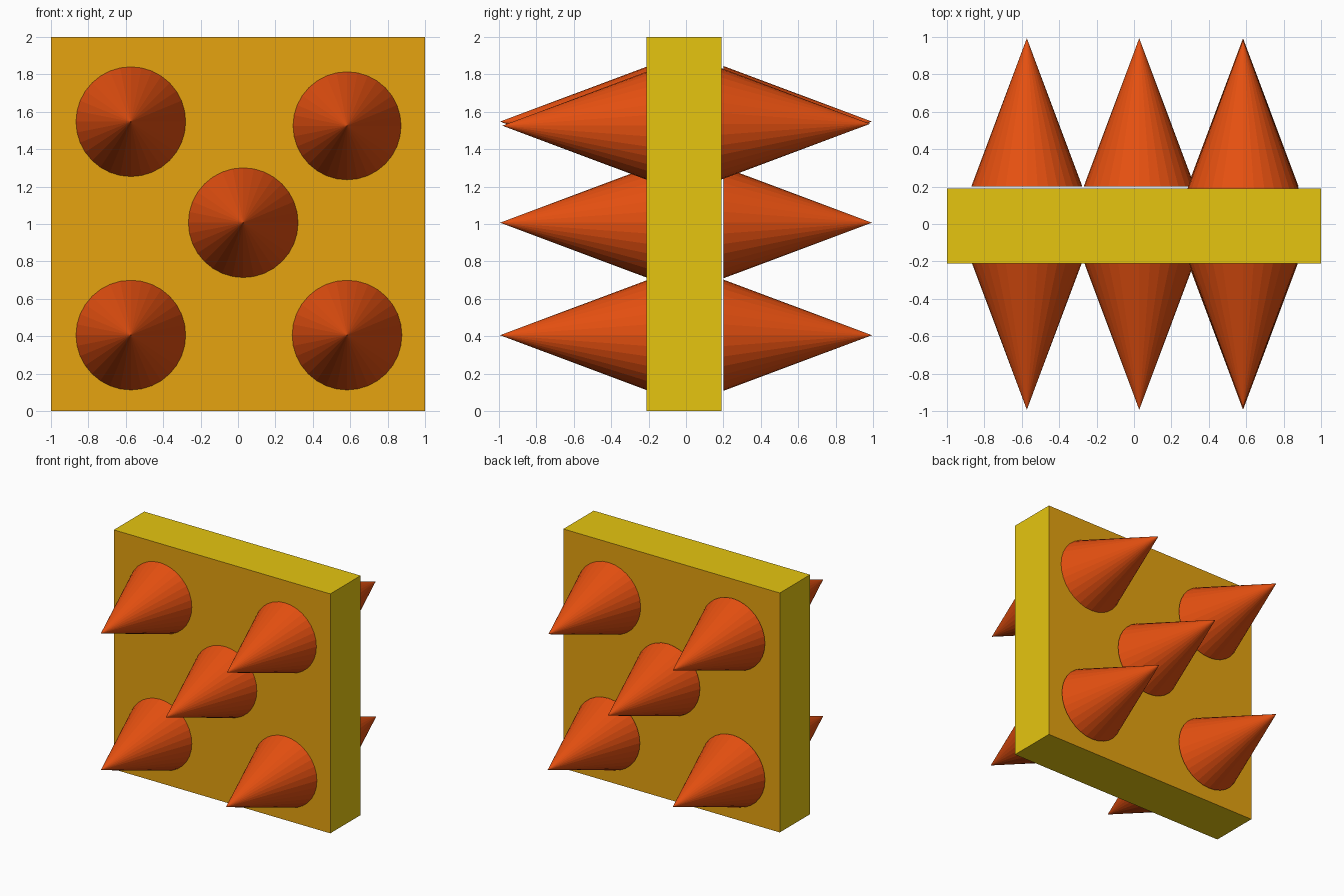
import bpy, bmesh
from mathutils import Matrix, Vector

if "Cube" in bpy.data.objects:
    bpy.data.objects.remove(bpy.data.objects["Cube"])


def material(name, srgb):
    lin = [((c / 255 + 0.055) / 1.055) ** 2.4 if c > 10 else c / 255 / 12.92 for c in srgb]
    m = bpy.data.materials.new(name)
    m.diffuse_color = (*lin, 1)
    m.use_nodes = True
    m.node_tree.nodes["Principled BSDF"].inputs["Base Color"].default_value = m.diffuse_color
    return m


AMBER = material("amber face", (230, 163, 16))
YELLOW = material("yellow edge", (230, 197, 16))
ORANGE = material("orange spike", (230, 80, 16))


def add_object(name, bm, mats):
    mesh = bpy.data.meshes.new(name)
    bm.to_mesh(mesh)
    bm.free()
    for m in mats:
        mesh.materials.append(m)
    obj = bpy.data.objects.new(name, mesh)
    bpy.context.collection.objects.link(obj)


# Square slab: amber on the two broad faces, yellow around the rim
bm = bmesh.new()
bmesh.ops.create_cube(bm, size=1, matrix=Matrix.Translation((0, -0.01, 1))
                      @ Matrix.Diagonal((2, 0.4, 2, 1)))
bm.normal_update()
for f in bm.faces:
    f.material_index = 0 if abs(f.normal.y) > 0.5 else 1
add_object("slab", bm, [AMBER, YELLOW])


# Spikes: a closed cone pointing along -y (side -1) or +y (side 1)
def spike(name, x, z, side, shift=0.0):
    base, tip, radius = 0.2, 0.993, 0.297
    bm = bmesh.new()
    turn = Vector((0, 0, 1)).rotation_difference(Vector((0, side, 0))).to_matrix().to_4x4()
    place = Matrix.Translation((x, side * (base + tip) / 2 + shift, z)) @ turn
    bmesh.ops.create_cone(bm, cap_ends=True, segments=32, radius1=radius,
                          radius2=0, depth=tip - base, matrix=place)
    bmesh.ops.remove_doubles(bm, verts=bm.verts, dist=0.0005)
    add_object(name, bm, [ORANGE])


for label, side in (("front", -1), ("back", 1)):
    for pos, x, z in (("top_left", -0.573, 1.547), ("centre", 0.028, 1.007),
                      ("bottom_left", -0.573, 0.406), ("bottom_right", 0.583, 0.406)):
        spike(f"{label}_spike_{pos}", x, z, side)

# The top right pair sits slightly off the pattern
spike("front_spike_top_right", 0.583, 1.525, -1, 0.012)
spike("back_spike_top_right", 0.583, 1.535, 1, -0.01)
